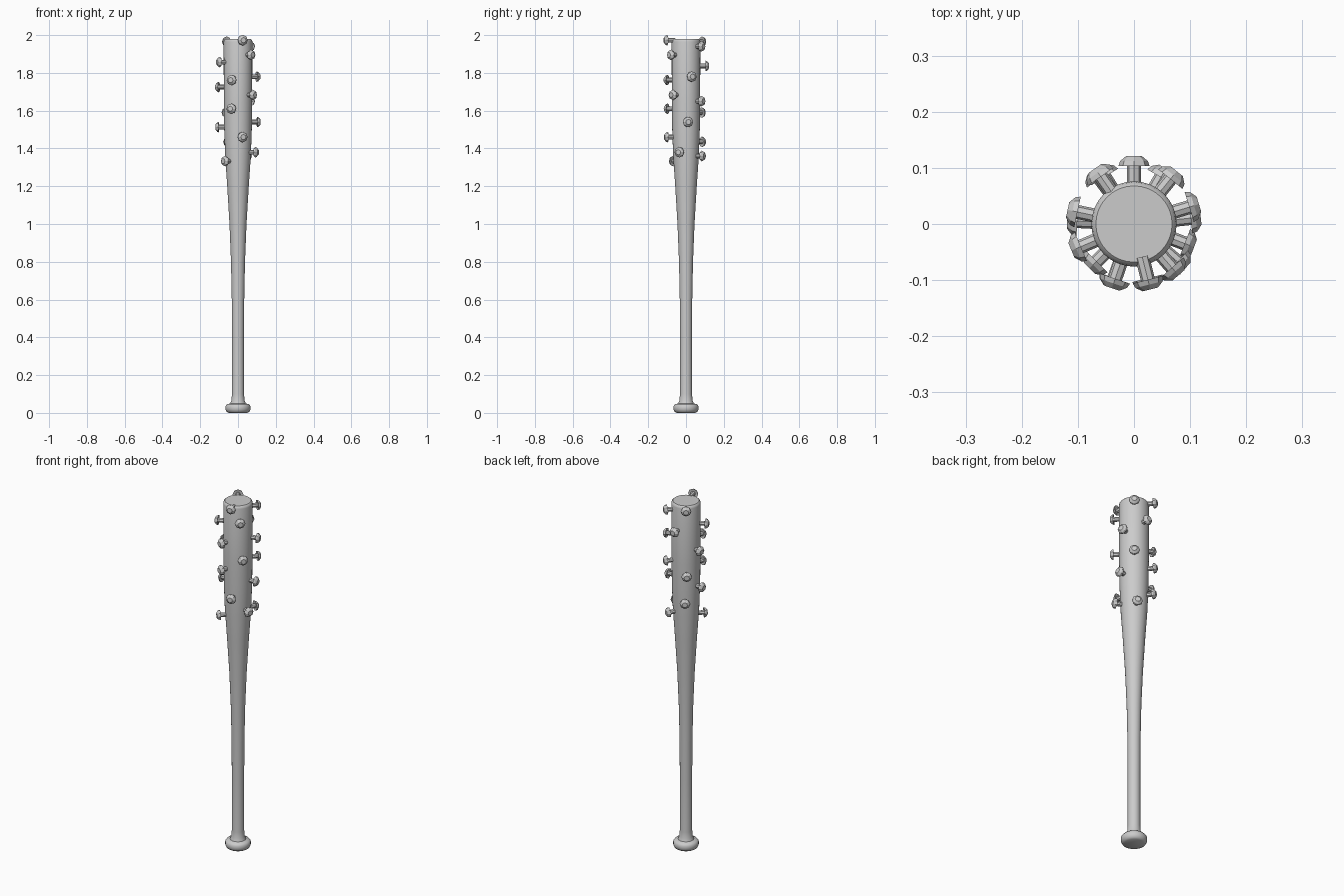
import bpy
import math
from mathutils import Matrix, Vector

cube = bpy.data.objects.get("Cube")
if cube:
    bpy.data.objects.remove(cube, do_unlink=True)

grey = bpy.data.materials.new("plain_grey")
grey.use_nodes = True
colour = (0.6, 0.6, 0.6, 1)
grey.diffuse_color = colour
grey.node_tree.nodes["Principled BSDF"].inputs["Base Color"].default_value = colour


def lathe(name, profile, sides, smooth=None):
    """Spin (radius, height) points round z and cap both ends."""
    verts, faces = [], []
    for r, z in profile:
        for i in range(sides):
            a = math.tau * i / sides
            verts.append((r * math.cos(a), r * math.sin(a), z))
    for k in range(len(profile) - 1):
        for i in range(sides):
            j = (i + 1) % sides
            lo, hi = k * sides, (k + 1) * sides
            faces.append((lo + i, lo + j, hi + j, hi + i))
    faces.append(tuple(reversed(range(sides))))
    faces.append(tuple(range(len(verts) - sides, len(verts))))
    mesh = bpy.data.meshes.new(name)
    mesh.from_pydata(verts, [], faces)
    mesh.materials.append(grey)
    obj = bpy.data.objects.new(name, mesh)
    bpy.context.collection.objects.link(obj)
    if smooth:
        bpy.ops.object.select_all(action="DESELECT")
        obj.select_set(True)
        bpy.context.view_layer.objects.active = obj
        bpy.ops.object.shade_smooth_by_angle(angle=math.radians(smooth))
    return obj


# Bat: knob, handle, taper and barrel in one turned profile
bat_profile = [
    (0.05, 0.0), (0.06, 0.006), (0.066, 0.018), (0.066, 0.036), (0.058, 0.046),
    (0.041, 0.05), (0.035, 0.065), (0.032, 0.1), (0.032, 0.4), (0.033, 0.6),
    (0.037, 0.8), (0.045, 1.0), (0.057, 1.2), (0.068, 1.36), (0.073, 1.5),
    (0.075, 1.65), (0.076, 1.965), (0.074, 1.974), (0.068, 1.98),
]
lathe("bat", bat_profile, 32, smooth=40)


def bat_radius(z):
    for (r0, z0), (r1, z1) in zip(bat_profile, bat_profile[1:]):
        if z0 <= z <= z1:
            return r0 + (r1 - r0) * (z - z0) / (z1 - z0)
    return bat_profile[-1][0]


# Stud: shank sunk in the barrel, with a faceted mushroom head
shank = 0.0125
first = lathe("stud", [(shank, -0.015), (shank, 0.029), (0.028, 0.027),
                       (0.025, 0.036), (0.014, 0.045)], 8)
stud_mesh = first.data
bpy.data.objects.remove(first, do_unlink=True)

# Stud positions: (angle round the barrel in degrees, height)
studs = [
    (-76, 1.973), (125, 1.965), (51, 1.94), (-49, 1.895), (203, 1.857),
    (90, 1.837), (17, 1.78), (-109, 1.762), (168, 1.725), (-41, 1.683),
    (51, 1.65), (-110, 1.61), (127, 1.59), (6, 1.54), (177, 1.513),
    (-76, 1.46), (122, 1.435), (-21, 1.38), (60, 1.36), (-135, 1.333),
]
for n, (deg, z) in enumerate(studs, 1):
    obj = bpy.data.objects.new(f"stud_{n}", stud_mesh)
    a = math.radians(deg)
    out = Vector((math.cos(a), math.sin(a), 0))
    spot = out * min(bat_radius(z) + 0.001, 0.076) + Vector((0, 0, z))
    obj.matrix_world = (Matrix.Translation(spot) @ Matrix.Rotation(a, 4, "Z")
                        @ Matrix.Rotation(math.pi / 2, 4, "Y"))
    bpy.context.collection.objects.link(obj)
